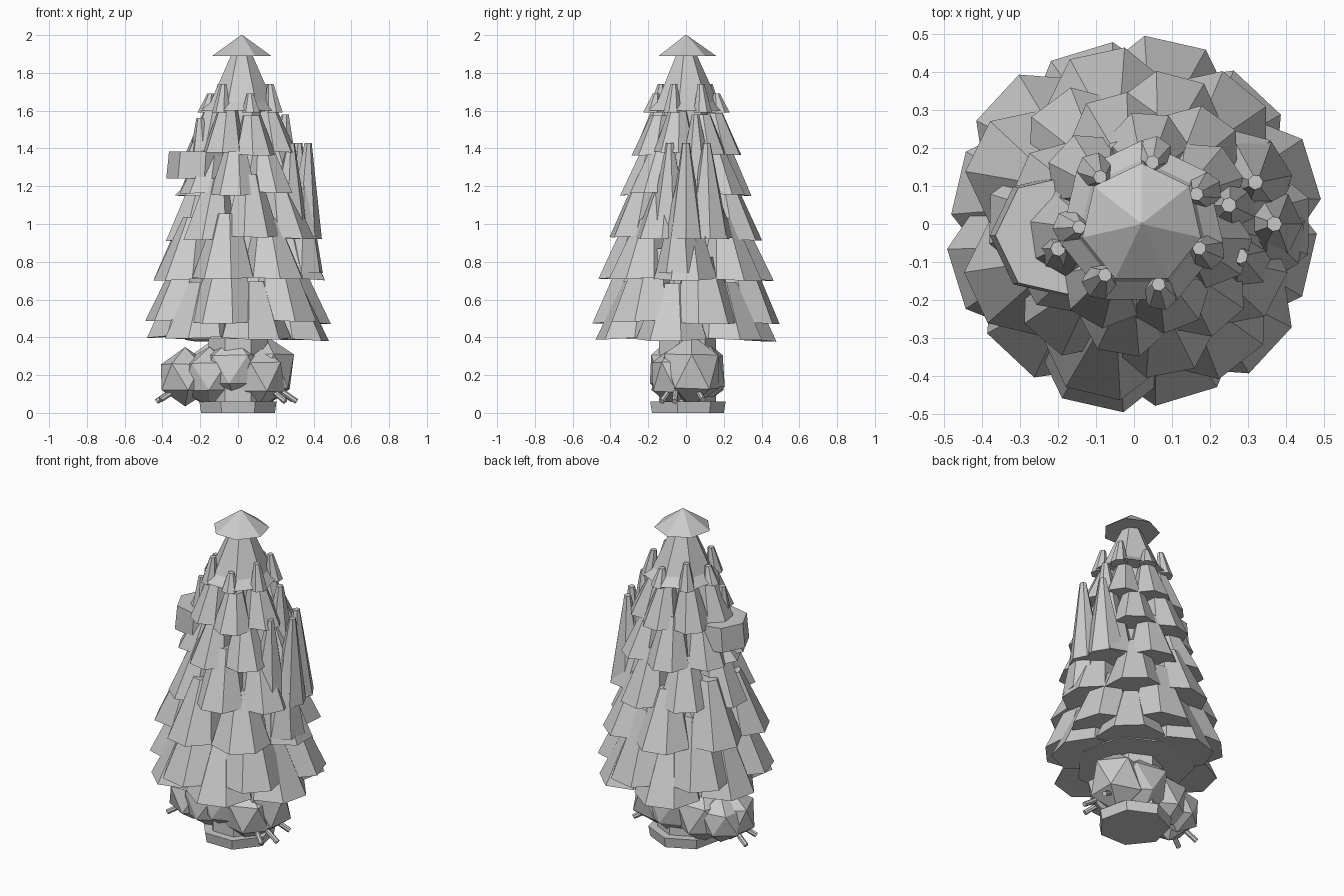
import bpy, bmesh, math, random
from mathutils import Vector, Matrix

if "Cube" in bpy.data.objects:
    bpy.data.objects.remove(bpy.data.objects["Cube"])

random.seed(4)
TAU = math.tau


def make(name, bm):
    bmesh.ops.recalc_face_normals(bm, faces=bm.faces)
    me = bpy.data.meshes.new(name)
    bm.to_mesh(me)
    bm.free()
    ob = bpy.data.objects.new(name, me)
    bpy.context.collection.objects.link(ob)
    return ob


def frustum(name, lo, r0, hi, r1, turn=math.pi / 2, sides=7, droop=0.0):
    """Closed flat-sided frustum between two centres; droop lowers the outer rim."""
    bm = bmesh.new()
    out = Vector((lo[0], lo[1], 0))
    if out.length:
        out.normalize()
    rings = []
    for c, r, d in ((lo, r0, droop), (hi, r1, 0)):
        ring = []
        for i in range(sides):
            a = turn + TAU * i / sides
            off = Vector((math.cos(a), math.sin(a), 0)) * r
            ring.append(bm.verts.new(Vector(c) + off - Vector((0, 0, d * off.dot(out)))))
        rings.append(ring)
    for i in range(sides):
        j = (i + 1) % sides
        bm.faces.new((rings[0][i], rings[0][j], rings[1][j], rings[1][i]))
    for ring in rings:
        bm.faces.new(ring)
    return make(name, bm)


def rock(name, centre, scale, turn):
    bm = bmesh.new()
    bmesh.ops.create_icosphere(bm, subdivisions=1, radius=1)
    for v in bm.verts:
        v.co *= random.uniform(0.95, 1.06)
    bmesh.ops.transform(bm, verts=bm.verts, matrix=Matrix.Translation(centre)
                        @ Matrix.Diagonal((*scale, 1)) @ Matrix.Rotation(turn, 4, 'Z'))
    for v in bm.verts:
        v.co.z = max(v.co.z, 0.02)
    return make(name, bm)


def stick(name, a, b, r):
    a, b = Vector(a), Vector(b)
    bm = bmesh.new()
    bmesh.ops.create_cone(bm, cap_ends=True, segments=7, radius1=r, radius2=r, depth=(b - a).length)
    rot = (b - a).to_track_quat('Z', 'Y').to_matrix().to_4x4()
    bmesh.ops.transform(bm, verts=bm.verts, matrix=Matrix.Translation((a + b) / 2) @ rot)
    return make(name, bm)


# Trunk with its root flare, and inner foliage core
frustum("trunk", (0, 0, 0.05), 0.16, (0, 0, 0.4), 0.16)
frustum("trunk_base", (0, 0, 0), 0.2, (0, 0, 0.06), 0.21)
frustum("foliage_core", (0, 0, 0.39), 0.34, (0.02, 0, 1.62), 0.12)

# Foliage tiers: bottom z, outer radius, top z, count, bottom radius, top radius, phase
tiers = [
    (0.40, 0.475, 0.72, 6, 0.19, 0.09, -0.23),
    (0.49, 0.49, 0.86, 6, 0.185, 0.08, 0.30),
    (0.71, 0.46, 1.06, 7, 0.165, 0.065, -0.91),
    (0.93, 0.40, 1.25, 7, 0.145, 0.06, -1.38),
    (1.16, 0.345, 1.43, 7, 0.125, 0.055, -1.75),
    (1.38, 0.29, 1.60, 7, 0.11, 0.05, -1.2),
]
for t, (z0, R, z1, n, rb, rt, ph) in enumerate(tiers):
    for i in range(n):
        a = ph + TAU * i / n
        c, s = math.cos(a), math.sin(a)
        r_lo, r_hi = R - rb * 0.93, R - 0.42 * (z1 - z0) - rt
        dz = random.uniform(-0.012, 0.012)
        cx = 0.02 if t > 2 else 0
        frustum(f"branch_{t}_{i}", (cx + c * r_lo, s * r_lo, z0 + dz), rb * 1.03,
                (cx + c * r_hi, s * r_hi, z1 + random.uniform(-0.04, 0.02)), rt,
                turn=a + math.pi / 7, droop=0.07)

# Slim spires rising from the tiers: top x, y, z, bottom z, bottom radius
spires = [
    (0.37, 0.0, 1.43, 0.92, 0.10), (0.32, 0.11, 1.43, 0.92, 0.12),
    (0.28, -0.085, 1.43, 0.92, 0.12), (0.35, -0.03, 1.22, 0.74, 0.13),
    (-0.20, -0.065, 1.56, 1.2, 0.10), (0.25, 0.05, 1.58, 1.15, 0.11),
]
for i, (x, y, zt, zb, r) in enumerate(spires):
    frustum(f"spire_{i}", (x * 0.93, y * 1.05, zb), r, (x, y, zt), 0.02, turn=i)

# Blunt side clump with the skirt below it
frustum("side_clump", (-0.215, -0.03, 1.24), 0.165, (-0.205, -0.03, 1.385), 0.16, turn=math.pi)
frustum("side_clump_skirt", (-0.19, -0.02, 1.15), 0.145, (-0.17, -0.02, 1.25), 0.07, turn=math.pi)

# Crown with flared hem, small tips and the cap
frustum("crown", (0.02, 0, 1.6), 0.19, (0.02, 0, 1.9), 0.055)
frustum("crown_hem", (0.02, 0, 1.6), 0.22, (0.02, 0, 1.65), 0.165)
for i in range(7):
    a = TAU * (i + 0.5) / 7 + 0.05
    c, s = math.cos(a), math.sin(a)
    frustum(f"crown_tip_{i}", (0.02 + 0.185 * c, 0.185 * s, 1.59), 0.05,
            (0.02 + 0.165 * c, 0.165 * s, 1.74 if i % 2 == 0 else 1.69), 0.018, turn=a)
frustum("cap", (0.02, 0, 1.89), 0.16, (0.02, 0, 2.0), 0.004)

# Faceted rocks gathered round the trunk: centre and scale
rocks = [
    ((0.14, 0.03, 0.22), (0.175, 0.17, 0.2)),
    ((0.10, -0.06, 0.19), (0.16, 0.14, 0.17)),
    ((-0.02, -0.08, 0.23), (0.18, 0.13, 0.17)),
    ((0.02, 0.09, 0.22), (0.19, 0.13, 0.18)),
    ((-0.15, -0.06, 0.19), (0.17, 0.14, 0.16)),
    ((-0.15, 0.06, 0.20), (0.17, 0.15, 0.17)),
    ((-0.28, -0.03, 0.19), (0.15, 0.15, 0.15)),
    ((-0.27, 0.05, 0.19), (0.14, 0.13, 0.14)),
]
for i, (c, s) in enumerate(rocks):
    rock(f"rock_{i}", c, s, i * 0.7)

# Root stubs poking out at both ends
for i, (a, b) in enumerate([
    ((0.18, -0.05, 0.15), (0.31, -0.06, 0.06)),
    ((0.17, -0.08, 0.13), (0.25, -0.13, 0.06)),
    ((0.18, 0.05, 0.14), (0.29, 0.09, 0.07)),
    ((-0.30, 0.0, 0.15), (-0.43, 0.03, 0.06)),
    ((-0.30, -0.05, 0.14), (-0.41, -0.1, 0.07)),
]):
    stick(f"root_{i}", a, b, 0.015)
